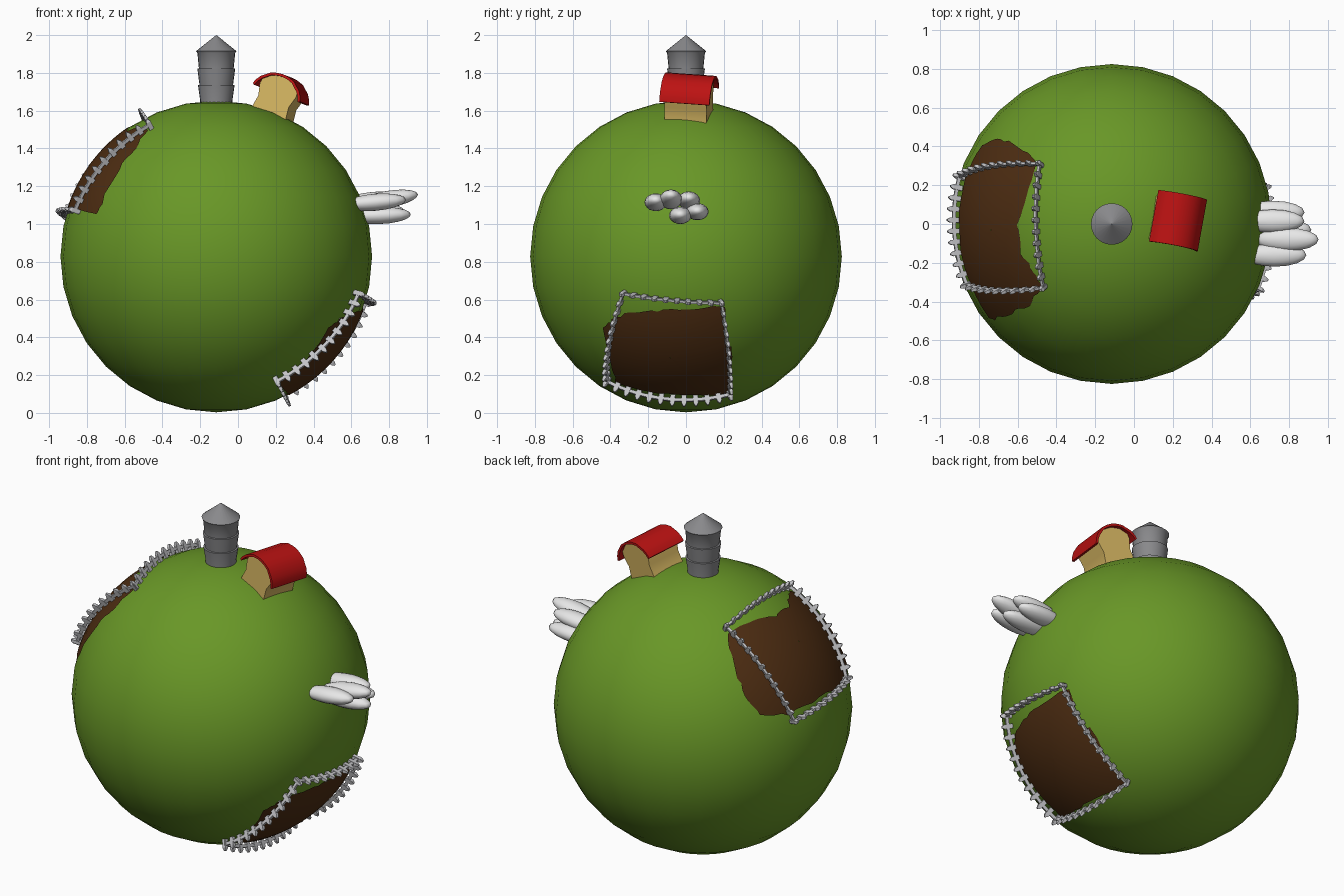
import bpy, bmesh, math, random
from mathutils import Vector, Matrix

if "Cube" in bpy.data.objects:
    bpy.data.objects.remove(bpy.data.objects["Cube"])

random.seed(4)
C = Vector((-0.115, 0, 0.828))   # planet centre
R = 0.825


def mat(name, rgb):
    m = bpy.data.materials.new(name)
    m.diffuse_color = (*rgb, 1)
    m.use_nodes = True
    m.node_tree.nodes["Principled BSDF"].inputs["Base Color"].default_value = m.diffuse_color
    return m


GREEN = mat("grass green", (0.14, 0.31, 0.02))
BROWN = mat("soil brown", (0.075, 0.026, 0.006))
WHITE = mat("cloud white", (0.8, 0.8, 0.8))
FENCE = mat("fence grey", (0.55, 0.55, 0.57))
STEEL = mat("silo grey", (0.25, 0.25, 0.26))
RED = mat("roof red", (0.5, 0.006, 0.006))
CREAM = mat("wall yellow", (0.66, 0.46, 0.12))


def finish(name, bm, material, angle=None):
    bmesh.ops.recalc_face_normals(bm, faces=bm.faces)
    me = bpy.data.meshes.new(name)
    bm.to_mesh(me)
    bm.free()
    ob = bpy.data.objects.new(name, me)
    bpy.context.collection.objects.link(ob)
    me.materials.append(material)
    if angle:
        bpy.ops.object.select_all(action='DESELECT')
        ob.select_set(True)
        bpy.context.view_layer.objects.active = ob
        bpy.ops.object.shade_smooth_by_angle(angle=math.radians(angle))
    return ob


def loft(bm, rings, cap=True):
    """Join closed rings of points into a tube."""
    vr = [[bm.verts.new(p) for p in ring] for ring in rings]
    n = len(vr[0])
    for a, b in zip(vr, vr[1:]):
        for i in range(n):
            bm.faces.new((a[i], a[(i + 1) % n], b[(i + 1) % n], b[i]))
    if cap:
        bm.faces.new(vr[0])
        bm.faces.new(vr[-1])


# planet
bm = bmesh.new()
bmesh.ops.create_uvsphere(bm, u_segments=32, v_segments=16, radius=R,
                          matrix=Matrix.Translation(C))
finish("planet", bm, GREEN, 40)

# silo: flared tiers and a cone roof
bm = bmesh.new()
prof = [(0.085, 1.58), (0.086, 1.66), (0.097, 1.735), (0.089, 1.737), (0.1, 1.822),
        (0.092, 1.824), (0.1, 1.905), (0.107, 1.915), (0.001, 2.0)]
loft(bm, [[(C.x + r * math.cos(i * math.tau / 24), r * math.sin(i * math.tau / 24), z)
           for i in range(24)] for r, z in prof])
finish("silo", bm, STEEL, 30)

# barn, standing along the planet's normal
tilt = math.radians(21.6)
base = C + R * Vector((math.sin(tilt), 0, math.cos(tilt))) + Vector((0, 0.01, 0))
M = Matrix.Translation(base) @ Matrix.Rotation(tilt, 4, 'Y') @ Matrix.Rotation(math.radians(-11), 4, 'Z')


def mirrored(half):
    return half + [(-x, z) for x, z in reversed(half) if x > 0]


def extrude(name, outline, y0, y1, material):
    bm = bmesh.new()
    loft(bm, [[M @ Vector((x, y, z)) for x, z in outline] for y in (y0, y1)])
    return finish(name, bm, material, 30)


walls = [(0.1, -0.05), (0.095, 0.0), (0.088, 0.05), (0.105, 0.115), (0.1, 0.145), (0.06, 0.178), (0, 0.19)]
extrude("barn_walls", mirrored(walls), -0.108, 0.118, CREAM)
outer = mirrored([(0.137, 0.1), (0.128, 0.125), (0.11, 0.152), (0.066, 0.188), (0.03, 0.199), (0, 0.202)])
inner = mirrored([(0.126, 0.094), (0.117, 0.117), (0.1, 0.141), (0.06, 0.175), (0.03, 0.185), (0, 0.188)])
bm = bmesh.new()
rings = [[M @ Vector((a[0], y, a[1])) for a, y in ((o, -0.128), (o, 0.142), (i, 0.142), (i, -0.128))]
         for o, i in zip(outer, inner)]
loft(bm, rings)
finish("barn_roof", bm, RED, 30)

# cloud / shrub of outward pointing ellipsoids: tip x, y, z, rise
for k, (tip, y, z, rise) in enumerate([(0.89, -0.16, 1.115, 0.07), (0.955, -0.08, 1.13, 0.14),
                                       (0.88, 0.015, 1.125, 0.08), (0.88, 0.06, 1.065, 0.03),
                                       (0.915, -0.03, 1.045, 0.03)]):
    half = 0.165
    bm = bmesh.new()
    bmesh.ops.create_uvsphere(bm, u_segments=16, v_segments=10, radius=1,
                              matrix=Matrix.Translation((tip - half, y, z)) @ Matrix.Rotation(-rise * 1.2, 4, 'Y')
                              @ Matrix.Diagonal((half, 0.06, 0.045, 1)))
    finish(f"cloud_puff_{k}", bm, WHITE, 60)


# soil patches: outline given as (y, elevation in degrees), side = -1 left, 1 right
def soil(name, side, pts):
    r = 0.829

    def place(y, e):
        s = math.sqrt(r * r - y * y)
        e = math.radians(e)
        return C + Vector((side * s * math.cos(e), y, s * math.sin(e)))
    cy = sum(p[0] for p in pts) / len(pts)
    ce = sum(p[1] for p in pts) / len(pts)
    edge = []
    for a, b in zip(pts, pts[1:] + pts[:1]):
        for t in (0, 0.25, 0.5, 0.75):
            edge.append((a[0] + (b[0] - a[0]) * t + random.uniform(-0.008, 0.008),
                         a[1] + (b[1] - a[1]) * t + random.uniform(-0.6, 0.6)))
    bm = bmesh.new()
    loft(bm, [[place(cy + (y - cy) * k / 12, ce + (e - ce) * k / 12) for y, e in edge]
              for k in [0.05] + list(range(1, 13))], cap=False)
    ob = finish(name, bm, BROWN, 60)
    # make the surface face outward
    me = ob.data
    p = me.polygons[len(me.polygons) // 2]
    if p.normal.dot(p.center - C) < 0:
        me.flip_normals()


soil("upper_field", -1, [(-0.48, 20), (-0.25, 18), (0, 18), (0.25, 18), (0.4, 22), (0.44, 33), (0.42, 45),
                         (0.34, 58), (0.3, 60), (0.15, 57.5), (0, 54), (-0.15, 55), (-0.25, 60),
                         (-0.33, 62), (-0.42, 53), (-0.46, 42), (-0.49, 25)])
soil("lower_field", 1, [(-0.3, -22.5), (-0.15, -20.5), (0, -20), (0.2, -19), (0.21, -36), (0.245, -38),
                        (0.22, -52), (0.22, -65), (0, -62), (-0.2, -62.5), (-0.37, -64),
                        (-0.41, -48), (-0.435, -32), (-0.39, -27)])


# fences: pickets and a rail along great circles between four corners
def fence(name, corners):
    dirs = [Vector(c).normalized() for c in corners]
    bm = bmesh.new()
    for a, b in zip(dirs, dirs[1:] + dirs[:1]):
        across = a.cross(b).normalized()
        count = max(8, round(a.angle(b) * 0.85 / 0.06))
        rail = []
        for i in range(count + 1):
            d = a.slerp(b, i / count)
            along = across.cross(d)

            def box(radius, w, t):
                return [C + d * radius + along * (w * sx) + across * (t * sy)
                        for sx, sy in ((-1, -1), (1, -1), (1, 1), (-1, 1))]
            # picket with pointed top
            loft(bm, [box(0.82, 0.013, 0.009), box(0.868, 0.013, 0.009), box(0.884, 0.004, 0.006)])
            rail.append([C + d * (0.848 + 0.009 * sr) + across * (0.007 * sy)
                         for sr, sy in ((-1, -1), (1, -1), (1, 1), (-1, 1))])
        loft(bm, rail)
    finish(name, bm, FENCE)


fence("upper_fence", [(-0.805, 0.25, 0.21), (-0.385, 0.32, 0.72), (-0.355, -0.33, 0.70), (-0.765, -0.32, 0.25)])
fence("lower_fence", [(0.767, -0.34, -0.20), (0.80, 0.19, -0.25), (0.366, 0.235, -0.74), (0.326, -0.425, -0.67)])
